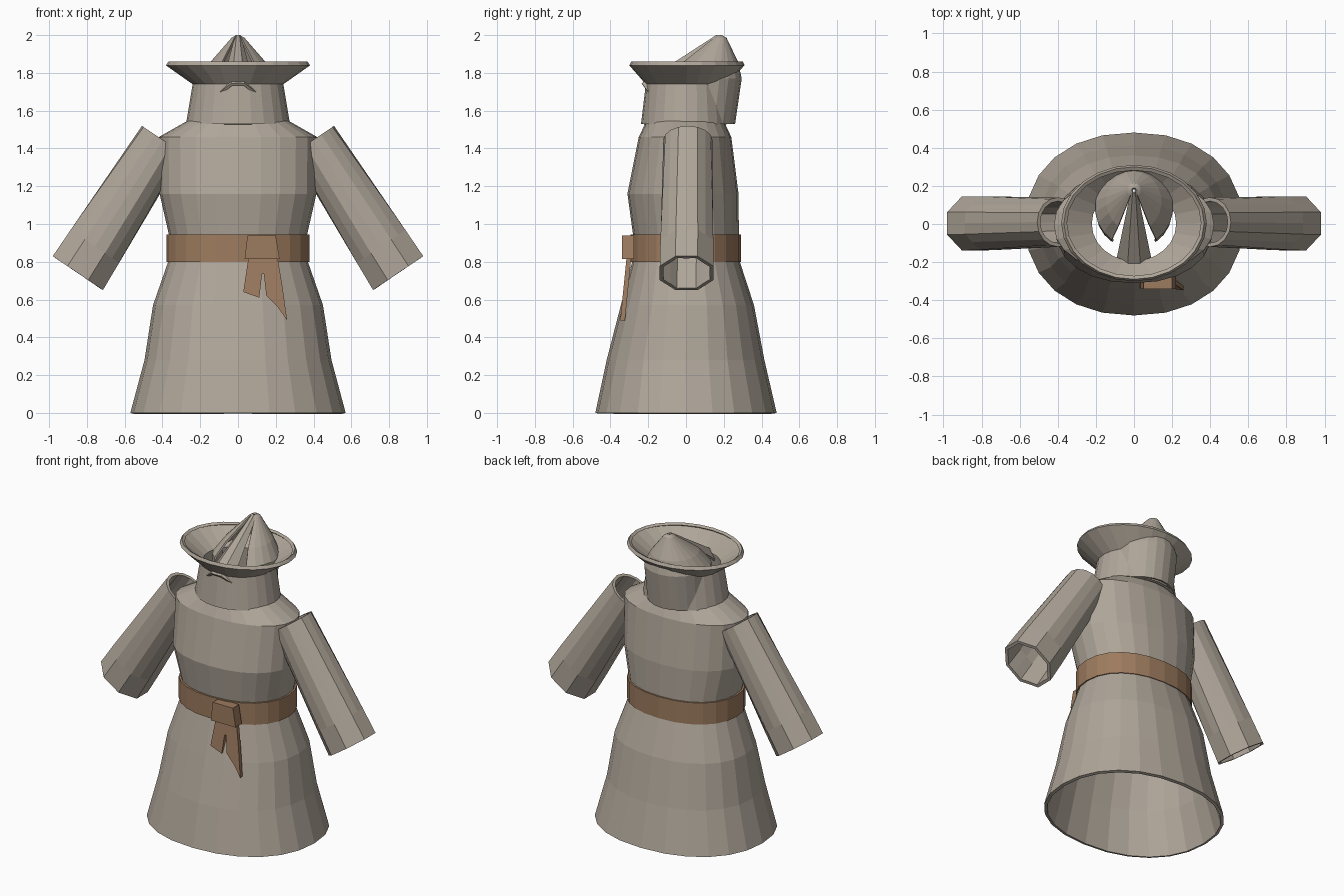
import bpy, bmesh, math
from mathutils import Vector

if "Cube" in bpy.data.objects:
    bpy.data.objects.remove(bpy.data.objects["Cube"])


def material(name, colour):
    m = bpy.data.materials.new(name)
    m.diffuse_color = (*colour, 1)
    m.use_nodes = True
    m.node_tree.nodes["Principled BSDF"].inputs["Base Color"].default_value = m.diffuse_color
    return m


CLOTH = material("grey_cloth", (0.43, 0.38, 0.32))
LEATHER = material("brown_sash", (0.34, 0.20, 0.115))


def make(name, verts, faces, mat, thickness=0):
    me = bpy.data.meshes.new(name)
    me.from_pydata([tuple(v) for v in verts], [], faces)
    me.materials.append(mat)
    ob = bpy.data.objects.new(name, me)
    bpy.context.collection.objects.link(ob)
    if thickness:
        s = ob.modifiers.new("thickness", "SOLIDIFY")
        s.thickness = thickness
        s.offset = -1
    return ob


def loft(name, rings, mat, closed=True, thickness=0.02):
    """Skin a list of equal rings, bottom to top."""
    n = len(rings[0])
    verts = [v for r in rings for v in r]
    faces = []
    for k in range(len(rings) - 1):
        for i in range(n if closed else n - 1):
            j = (i + 1) % n
            faces.append((k * n + i, k * n + j, (k + 1) * n + j, (k + 1) * n + i))
    return make(name, verts, faces, mat, thickness)


def oval(z, rx, y0, y1, n=24, power=2.0, gap=0.0):
    """Horizontal oval from y0 to y1; gap leaves the front open (radians each side)."""
    pts = []
    count = n + 1 if gap else n
    for i in range(count):
        t = -math.pi / 2 + gap + (2 * math.pi - 2 * gap) * i / n
        c, s = math.cos(t), math.sin(t)
        x = math.copysign(abs(c) ** (2 / power), c) * rx
        y = math.copysign(abs(s) ** (2 / power), s) * (y1 - y0) / 2 + (y0 + y1) / 2
        pts.append(Vector((x, y, z)))
    return pts


def slab(name, outline, y_front, depth, mat):
    """Extrude an x-z outline backwards; y_front gives the front y at height z."""
    n = len(outline)
    verts = [(x, y_front(z), z) for x, z in outline]
    verts += [(x, y_front(z) + depth, z) for x, z in outline]
    faces = [tuple(range(n)), tuple(range(2 * n - 1, n - 1, -1))]
    faces += [(i, i + n, (i + 1) % n + n, (i + 1) % n) for i in range(n)]
    ob = make(name, verts, faces, mat)
    bm = bmesh.new()
    bm.from_mesh(ob.data)
    bmesh.ops.recalc_face_normals(bm, faces=bm.faces)
    bm.to_mesh(ob.data)
    bm.free()
    return ob


# Robe: flared skirt, waist, chest and shoulders
robe = [(0.0, 0.57, -0.48, 0.48), (0.28, 0.495, -0.42, 0.415),
        (0.57, 0.45, -0.345, 0.36), (0.80, 0.37, -0.285, 0.285),
        (0.94, 0.365, -0.28, 0.28), (1.16, 0.415, -0.31, 0.278),
        (1.46, 0.42, -0.25, 0.24), (1.545, 0.27, -0.21, 0.20)]
loft("robe", [oval(*r, power=2.2) for r in robe], CLOTH)

# Collar flaring into the wide hat brim
collar = [(1.53, 0.275, -0.238, 0.235), (1.74, 0.24, -0.213, 0.215),
          (1.84, 0.382, -0.30, 0.31), (1.86, 0.368, -0.29, 0.30)]
loft("collar_and_brim", [oval(*r) for r in collar], CLOTH)

# Pointed hood, open at the front
hood = [(1.53, 0.20, -0.13, 0.26), (1.77, 0.205, -0.12, 0.295),
        (1.86, 0.145, -0.04, 0.275), (1.985, 0.035, 0.14, 0.215),
        (2.0, 0.012, 0.165, 0.19)]
loft("hood", [oval(*r, n=18, gap=math.radians(35)) for r in hood], CLOTH, closed=False,
     thickness=0.012)

# Folded strip running from the hood tip down through the collar front
tip = [Vector((x, 0.16, z)) for x, z in ((-0.02, 1.98), (-0.008, 2.0), (0.008, 2.0), (0.02, 1.98))]
end = [Vector(p) for p in ((-0.095, -0.20, 1.70), (-0.035, -0.235, 1.745),
                           (0.035, -0.235, 1.745), (0.095, -0.20, 1.70))]
loft("hood_front_strip", [end, tip], CLOTH, closed=False, thickness=0.015)

# Sleeves: octagonal cuff rounding off towards the shoulder, mirrored
cuff, shoulder = Vector((0.848, 0.003, 0.74)), Vector((0.398, 0.01, 1.445))
across = Vector((0.83, 0, 0.56))
side = Vector((0, 1, 0))


def sleeve_ring(centre, rx, ry, octagonal):
    pts = []
    for i in range(16):
        t = i * math.pi / 8
        k = 1 / math.cos(math.pi / 8) if octagonal and i % 2 else 1
        pts.append(centre + across * (rx * k * math.cos(t)) + side * (ry * k * math.sin(t)))
    return pts


sleeves = loft("sleeves", [sleeve_ring(cuff, 0.16, 0.142, True),
                           sleeve_ring(cuff.lerp(shoulder, 0.2), 0.155, 0.14, True),
                           sleeve_ring(shoulder, 0.133, 0.13, False)], CLOTH)
mirror = sleeves.modifiers.new("mirror", "MIRROR")
mirror.use_mirror_merge = False

# Belt band
loft("belt", [oval(z, 0.378, -0.293, 0.29, power=2.2) for z in (0.80, 0.945)], LEATHER)

# Belt knot and hanging forked tail
slab("belt_knot", [(0.05, 0.94), (0.20, 0.94), (0.22, 0.815), (0.035, 0.815)],
     lambda z: -0.34, 0.065, LEATHER)
slab("belt_tail", [(0.055, 0.82), (0.21, 0.82), (0.235, 0.67), (0.26, 0.49), (0.21, 0.56),
                   (0.15, 0.62), (0.137, 0.735), (0.127, 0.735), (0.113, 0.61), (0.028, 0.64)],
     lambda z: -0.315 - (0.82 - z) * 0.1, 0.025, LEATHER)
